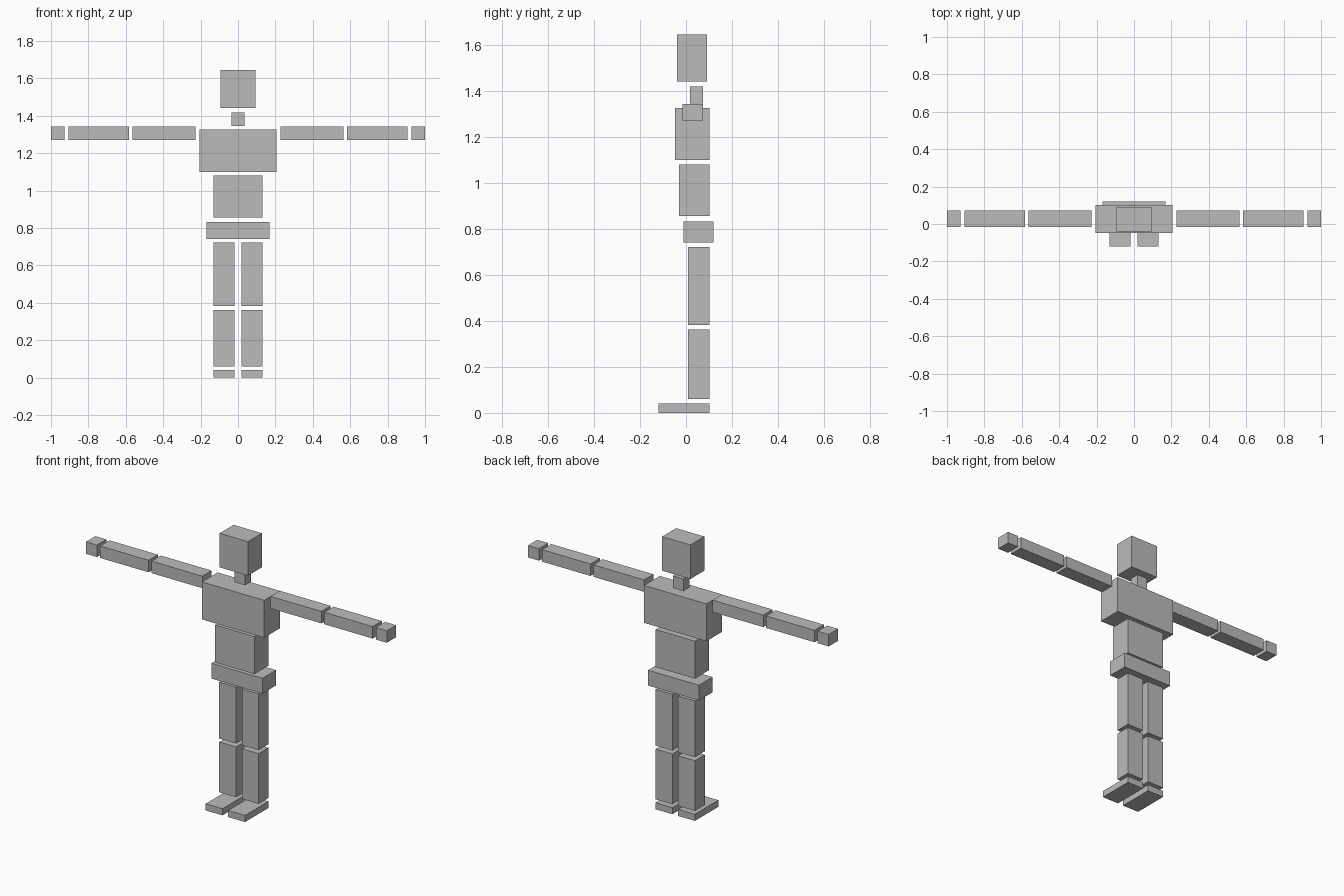
import bpy

if "Cube" in bpy.data.objects:
    bpy.data.objects.remove(bpy.data.objects["Cube"])

grey = bpy.data.materials.new("plain grey")
grey.diffuse_color = (0.5, 0.5, 0.5, 1)
grey.use_nodes = True
grey.node_tree.nodes["Principled BSDF"].inputs["Base Color"].default_value = grey.diffuse_color


def box(name, x, y, z):
    """Box spanning the given (min, max) range on each axis."""
    spans = (x, y, z)
    bpy.ops.mesh.primitive_cube_add(size=1)
    ob = bpy.context.object
    ob.name = name
    ob.scale = [b - a for a, b in spans]
    ob.location = [(a + b) / 2 for a, b in spans]
    bpy.ops.object.transform_apply(location=False, rotation=False, scale=True)
    ob.data.materials.append(grey)


def pair(name, x, y, z):
    """The same box on both sides of the body."""
    box(name + "_left", x, y, z)
    box(name + "_right", (-x[1], -x[0]), y, z)


# Head and torso
box("head", (-0.094, 0.094), (-0.04, 0.092), (1.44, 1.645))
box("neck", (-0.035, 0.035), (0.017, 0.074), (1.345, 1.418))
box("chest", (-0.207, 0.207), (-0.047, 0.102), (1.10, 1.325))
box("abdomen", (-0.131, 0.131), (-0.03, 0.102), (0.855, 1.08))
box("pelvis", (-0.169, 0.169), (-0.01, 0.119), (0.74, 0.832))

# Arms, held straight out
arm_y, arm_z = (-0.015, 0.073), (1.27, 1.342)
pair("upper_arm", (0.227, 0.565), arm_y, arm_z)
pair("forearm", (0.584, 0.906), arm_y, arm_z)
pair("hand", (0.927, 1.0), arm_y, arm_z)

# Legs, with feet pointing forward
leg_x, leg_y = (0.019, 0.131), (0.009, 0.102)
pair("thigh", leg_x, leg_y, (0.383, 0.721))
pair("shin", leg_x, leg_y, (0.06, 0.362))
pair("foot", leg_x, (-0.12, 0.102), (0.0, 0.04))
